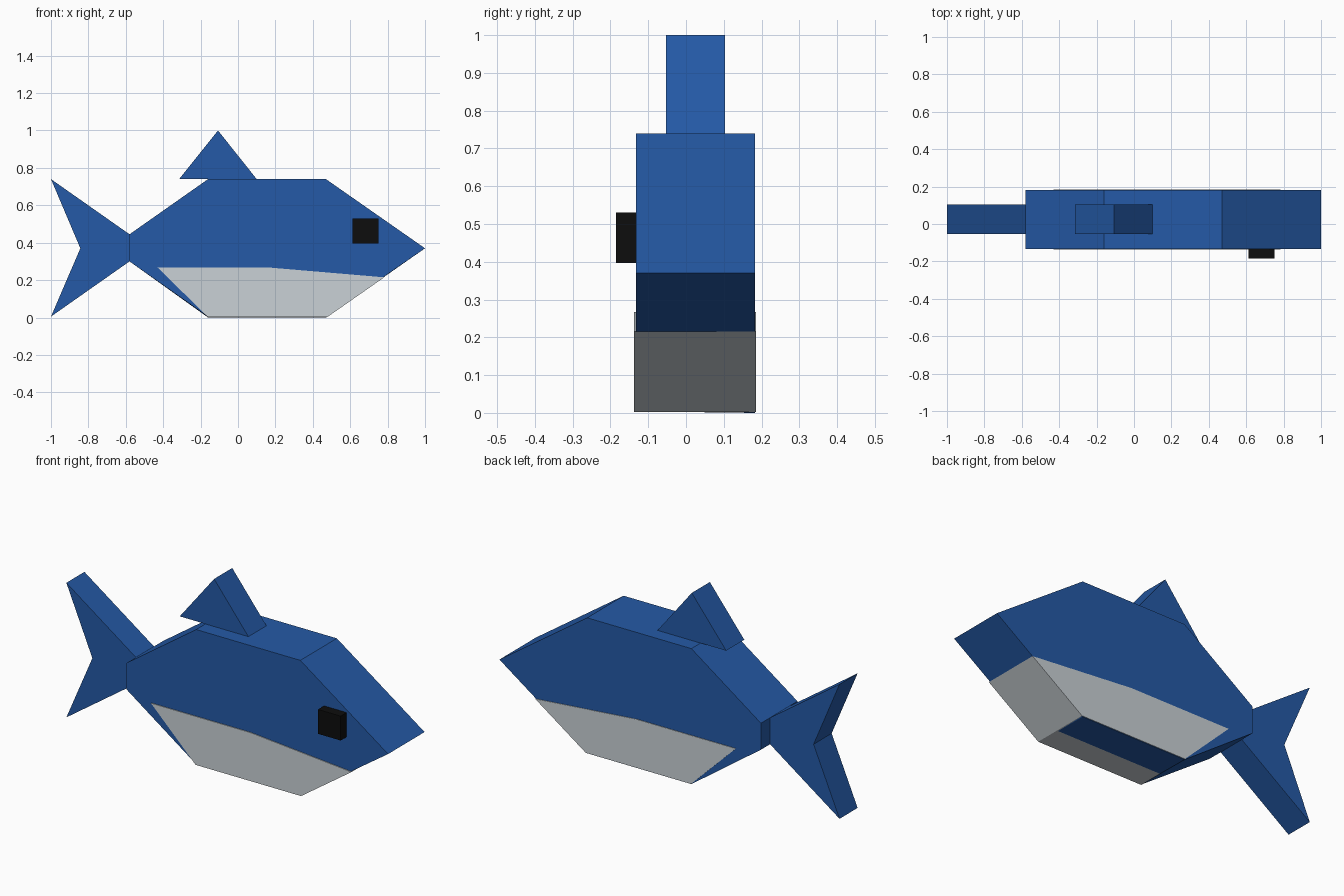
import bpy
import bmesh

cube = bpy.data.objects.get("Cube")
if cube:
    bpy.data.objects.remove(cube, do_unlink=True)


def material(name, rgb):
    mat = bpy.data.materials.new(name)
    mat.use_nodes = True
    color = (*rgb, 1.0)
    mat.diffuse_color = color
    mat.node_tree.nodes["Principled BSDF"].inputs["Base Color"].default_value = color
    return mat


def slab(name, profile, front, back, mat):
    """Extrude an x-z outline from the front plane to the back plane."""
    bm = bmesh.new()
    face = bm.faces.new([bm.verts.new((x, front, z)) for x, z in profile])
    new = bmesh.ops.extrude_face_region(bm, geom=[face])["geom"]
    moved = [v for v in new if isinstance(v, bmesh.types.BMVert)]
    bmesh.ops.translate(bm, verts=moved, vec=(0, back - front, 0))
    bmesh.ops.recalc_face_normals(bm, faces=bm.faces)
    mesh = bpy.data.meshes.new(name)
    bm.to_mesh(mesh)
    bm.free()
    mesh.materials.append(mat)
    obj = bpy.data.objects.new(name, mesh)
    bpy.context.collection.objects.link(obj)
    return obj


blue = material("ocean_blue", (0.018, 0.102, 0.385))
grey = material("pale_grey", (0.59, 0.64, 0.67))
black = material("eye_black", (0.004, 0.004, 0.004))

# Body, with the underside leaning very slightly towards the back
body = slab("body", [(-0.58, 0.30), (-0.16, 0), (0.47, 0), (1, 0.37),
                     (0.47, 0.74), (-0.16, 0.74), (-0.58, 0.445)],
            -0.133, 0.182, blue)
for vert in body.data.vertices:
    if vert.co.z < 0.01 and vert.co.y < 0:
        vert.co.z = 0.004

# Belly patch, just proud of the flanks and chin
slab("belly", [(-0.43, 0.267), (-0.16, 0.0023), (0.477, 0.0023),
               (0.782, 0.215), (0.17, 0.267)], -0.137, 0.185, grey)

# Fins share one thickness
fins = {
    "tail_fin": [(-0.58, 0.445), (-1, 0.74), (-0.843, 0.37), (-1, 0.005), (-0.58, 0.30)],
    "dorsal_fin": [(-0.315, 0.74), (0.10, 0.74), (-0.107, 1)],
}
for name, outline in fins.items():
    slab(name, outline, -0.053, 0.103, blue)

# Single eye block on the front flank
slab("eye", [(0.613, 0.397), (0.75, 0.397), (0.75, 0.53), (0.613, 0.53)],
     -0.185, -0.12, black)
